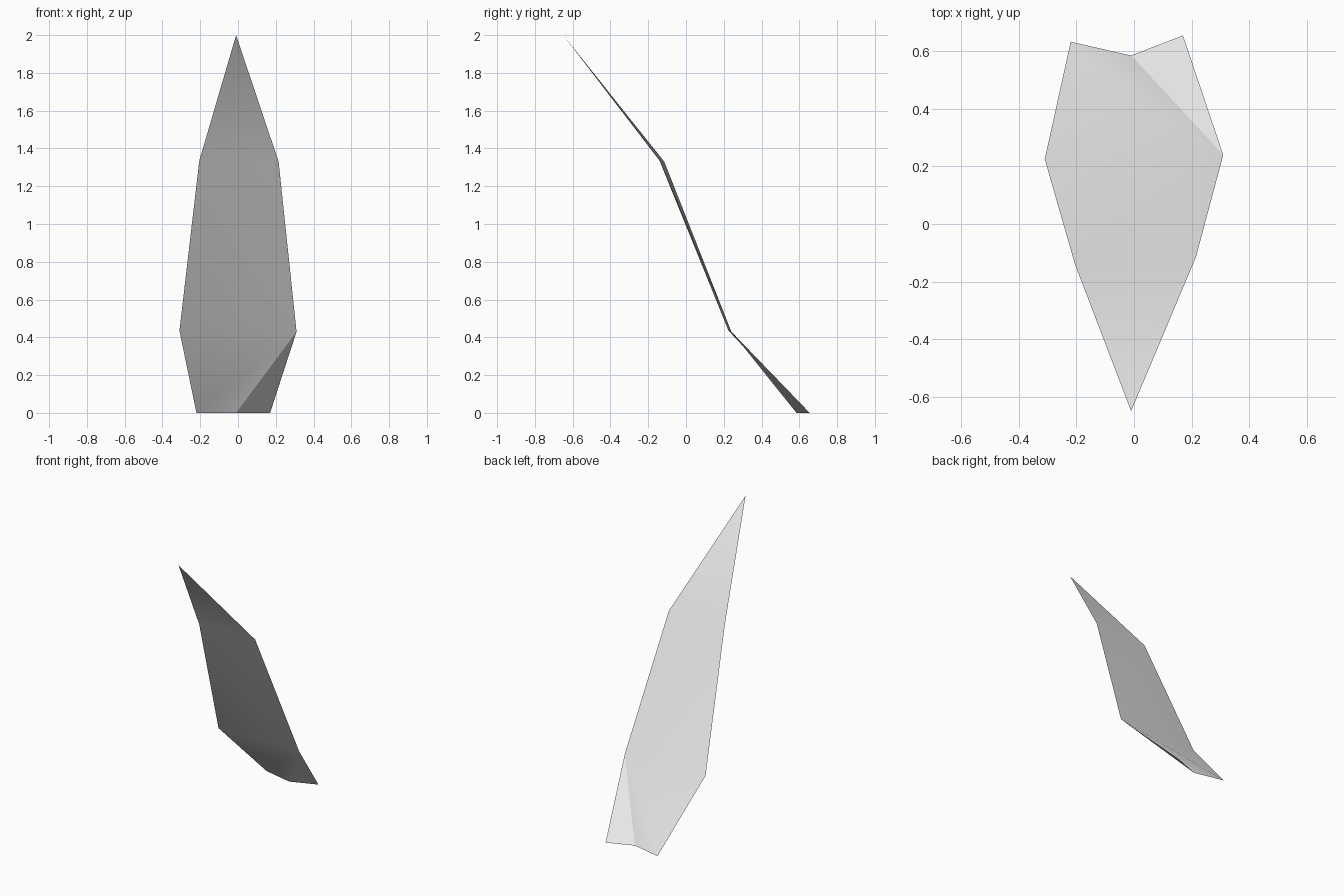
import bpy, bmesh, math

default = bpy.data.objects.get("Cube")
if default:
    bpy.data.objects.remove(default, do_unlink=True)

# Single flat grey
grey = bpy.data.materials.new("light_grey")
grey.use_nodes = True
colour = (0.8, 0.8, 0.8, 1)
grey.diffuse_color = colour
grey.node_tree.nodes["Principled BSDF"].inputs["Base Color"].default_value = colour

# Outline of the bent blade, from tip to notched base
points = {
    "tip": (-0.01, -0.65, 2.0),
    "upper_right": (-0.205, -0.14, 1.335),
    "upper_left": (0.215, -0.115, 1.33),
    "lower_right": (-0.31, 0.225, 0.435),
    "lower_left": (0.31, 0.24, 0.43),
    "base_right": (-0.22, 0.633, 0.0),
    "base_notch": (-0.01, 0.585, 0.0),
    "base_left": (0.17, 0.655, 0.0),
}

# Triangular panels of the thin sheet, facing up and back
panels = [
    ("tip", "upper_left", "upper_right"),
    ("upper_right", "upper_left", "lower_left"),
    ("upper_right", "lower_left", "lower_right"),
    ("lower_right", "lower_left", "base_right"),
    ("base_right", "lower_left", "base_notch"),
    ("base_notch", "lower_left", "base_left"),
]

bm = bmesh.new()
verts = {name: bm.verts.new(co) for name, co in points.items()}
for panel in panels:
    bm.faces.new([verts[name] for name in panel])
bm.normal_update()
mesh = bpy.data.meshes.new("blade")
bm.to_mesh(mesh)
bm.free()
mesh.materials.append(grey)

blade = bpy.data.objects.new("blade", mesh)
bpy.context.collection.objects.link(blade)

# Soft bends, with a crisp crease at the folded corner
bpy.ops.object.select_all(action="DESELECT")
blade.select_set(True)
bpy.context.view_layer.objects.active = blade
bpy.ops.object.shade_smooth_by_angle(angle=math.radians(25))
